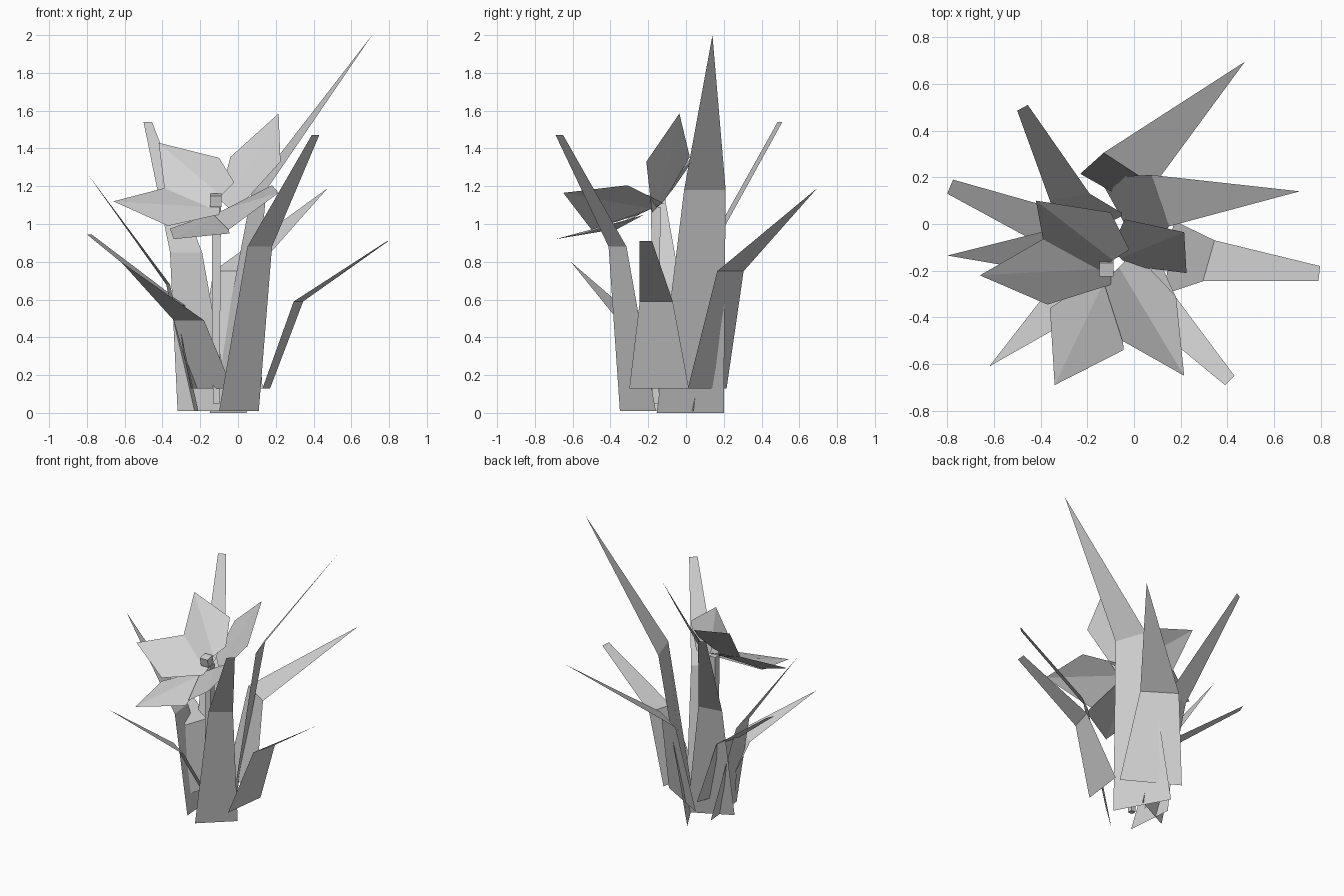
import bpy
import bmesh
from math import radians
from mathutils import Matrix, Vector

old = bpy.data.objects.get("Cube")
if old:
    bpy.data.objects.remove(old, do_unlink=True)

# One plain grey for the whole plant
GREY = (0.64, 0.64, 0.64, 1.0)
grey = bpy.data.materials.new("plain_grey")
grey.use_nodes = True
grey.diffuse_color = GREY
grey.node_tree.nodes["Principled BSDF"].inputs["Base Color"].default_value = GREY


def finish(name, bm):
    """Turn a bmesh into a flat-shaded object."""
    mesh = bpy.data.meshes.new(name)
    bm.to_mesh(mesh)
    bm.free()
    mesh.materials.append(grey)
    obj = bpy.data.objects.new(name, mesh)
    bpy.context.scene.collection.objects.link(obj)
    return obj


def leaf(name, heights, left, right):
    """Bent blade: base, bend and tip edges joined by two flat faces."""
    bm = bmesh.new()
    rows = []
    for z, a, b in zip(heights, left, right):
        if a == b:
            rows.append([bm.verts.new((*a, z))])
        else:
            rows.append([bm.verts.new((*p, z)) for p in (a, b)])
    for low, high in zip(rows, rows[1:]):
        bm.faces.new(low + high[::-1])
    return finish(name, bm)


def petal(name, base_a, side_a, tip, side_b, base_b):
    """Petal folded along the line from the middle of its base to its tip."""
    bm = bmesh.new()
    middle = (Vector(base_a) + Vector(base_b)) / 2
    a, sa, t, sb, b, m = [bm.verts.new(p) for p in
                          (base_a, side_a, tip, side_b, base_b, middle)]
    bm.faces.new((m, t, sa, a))
    bm.faces.new((m, b, sb, t))
    return finish(name, bm)


# Tall leaves standing on the ground
leaf("tall_left_leaf", (0, 1.18, 2.0),
     [(-0.15, 0.2), (0.075, 0.21), (0.71, 0.14)],
     [(0.046, -0.155), (0.15, -0.01), (0.71, 0.14)])
leaf("front_leaf", (0.01, 0.88, 1.47),
     [(0.11, -0.16), (0.18, -0.315), (0.43, -0.65)],
     [(-0.1, -0.35), (0.05, -0.41), (0.39, -0.69)])
leaf("back_right_leaf", (0.01, 0.85, 1.54),
     [(-0.32, -0.1), (-0.36, 0.1), (-0.5, 0.485)],
     [(-0.04, 0.04), (-0.19, 0.13), (-0.455, 0.51)])
leaf("pointed_right_leaf", (0.01, 0.68, 1.27),
     [(-0.21, -0.28), (-0.36, -0.21), (-0.8, -0.135)],
     [(-0.24, 0.06), (-0.38, -0.03), (-0.8, -0.135)])

# Short leaves sprouting a little higher
leaf("back_left_leaf", (0.13, 0.75, 1.19),
     [(-0.23, 0.215), (-0.13, 0.305), (0.475, 0.695)],
     [(0.13, 0.01), (0.085, 0.165), (0.475, 0.695)])
leaf("low_left_leaf", (0.13, 0.59, 0.91),
     [(0.17, 0.015), (0.345, -0.07), (0.797, -0.18)],
     [(0.13, -0.3), (0.295, -0.245), (0.79, -0.245)])
leaf("blunt_right_leaf", (0.13, 0.57, 0.945),
     [(-0.25, -0.21), (-0.34, -0.12), (-0.8, 0.13)],
     [(-0.15, 0.09), (-0.28, 0.05), (-0.775, 0.19)])
leaf("front_right_leaf", (0.13, 0.49, 0.8),
     [(-0.03, -0.24), (-0.18, -0.36), (-0.62, -0.61)],
     [(-0.24, -0.09), (-0.34, -0.25), (-0.62, -0.61)])

# Flower petals, meeting around the heart
petal("back_petal", (-0.16, -0.2, 1.08), (-0.39, -0.065, 1.19),
      (-0.42, 0.1, 1.43), (-0.1, 0.05, 1.35), (-0.02, -0.11, 1.22))
petal("upper_left_petal", (-0.1, -0.11, 1.13), (-0.04, 0.02, 1.355),
      (0.215, -0.035, 1.585), (0.225, -0.21, 1.33), (-0.02, -0.18, 1.06))
petal("right_petal", (-0.1, -0.26, 1.05), (-0.37, -0.345, 0.99),
      (-0.66, -0.22, 1.12), (-0.39, -0.065, 1.19), (-0.09, -0.12, 1.12))
petal("front_petal", (-0.06, -0.22, 1.05), (-0.045, -0.54, 0.95),
      (-0.34, -0.69, 0.92), (-0.36, -0.36, 0.975), (-0.18, -0.24, 1.04))
petal("front_left_petal", (0, -0.12, 1.11), (0.18, -0.31, 1.205),
      (0.215, -0.65, 1.165), (-0.05, -0.5, 0.97), (-0.13, -0.25, 1.05))

# Slim stem under the flower
bm = bmesh.new()
bmesh.ops.create_cone(bm, cap_ends=True, segments=4, radius1=0.025,
                      radius2=0.035, depth=1.04)
bmesh.ops.transform(bm, verts=bm.verts, matrix=Matrix.Translation(
    (-0.115, -0.16, 0.57)) @ Matrix.Rotation(radians(45), 4, "Z"))
finish("stem", bm)

# Small block in the flower's heart
bm = bmesh.new()
bmesh.ops.create_cube(bm, size=0.06)
bmesh.ops.transform(bm, verts=bm.verts, matrix=Matrix.Translation(
    (-0.118, -0.19, 1.125)) @ Matrix.Rotation(radians(12), 4, "X"))
finish("flower_heart", bm)
